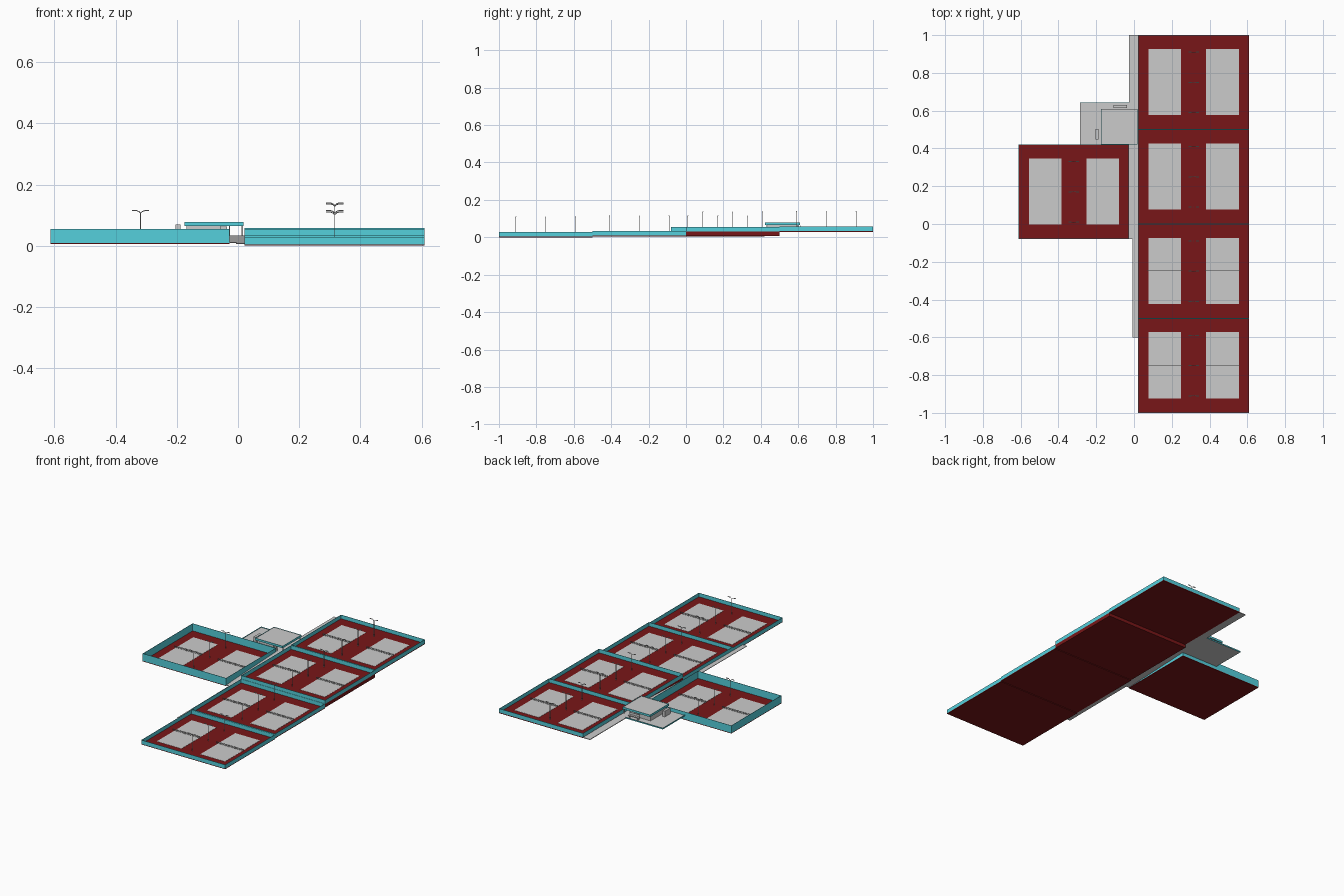
import bpy, bmesh
from mathutils import Matrix, Vector

if "Cube" in bpy.data.objects:
    bpy.data.objects.remove(bpy.data.objects["Cube"])


def material(name, color):
    m = bpy.data.materials.new(name)
    m.diffuse_color = color
    m.use_nodes = True
    m.node_tree.nodes["Principled BSDF"].inputs["Base Color"].default_value = m.diffuse_color
    return m


RED = material("court_red", (0.19, 0.008, 0.009, 1))
CYAN = material("fence_cyan", (0.09, 0.63, 0.72, 1))


def boxes(name, spans, mat=None):
    """One object from (x0, x1, y0, y1, z0, z1) boxes."""
    bm = bmesh.new()
    for x0, x1, y0, y1, z0, z1 in spans:
        centre = Matrix.Translation(((x0 + x1) / 2, (y0 + y1) / 2, (z0 + z1) / 2))
        size = Matrix.Diagonal((x1 - x0, y1 - y0, z1 - z0, 1))
        bmesh.ops.create_cube(bm, size=1, matrix=centre @ size)
    return finish(name, bm, mat)


def finish(name, bm, mat=None):
    me = bpy.data.meshes.new(name)
    bm.to_mesh(me)
    bm.free()
    ob = bpy.data.objects.new(name, me)
    bpy.context.collection.objects.link(ob)
    if mat:
        me.materials.append(mat)
    return ob


def frame(x0, x1, y0, y1, z0, z1, t=0.002):
    """Four thin walls around a rectangle."""
    return [(x0, x1, y0, y0 + t, z0, z1), (x0, x1, y1 - t, y1, z0, z1),
            (x0, x0 + t, y0 + t, y1 - t, z0, z1), (x1 - t, x1, y0 + t, y1 - t, z0, z1)]


def rod(bm, a, b, r):
    a, b = Vector(a), Vector(b)
    d = b - a
    rot = d.to_track_quat('Z', 'Y').to_matrix().to_4x4()
    bmesh.ops.create_cone(bm, cap_ends=True, segments=6, radius1=r, radius2=r,
                          depth=d.length, matrix=Matrix.Translation((a + b) / 2) @ rot)


def lamps(name, x, ys, z):
    bm = bmesh.new()
    for y in ys:
        rod(bm, (x, y, z), (x, y, z + 0.099), 0.0018)
        for s in (-1, 1):
            pts = [(x, y, z + 0.098), (x + s * 0.006, y, z + 0.103), (x + s * 0.013, y, z + 0.1055)]
            for a, b in zip(pts, pts[1:]):
                rod(bm, a, b, 0.0015)
            head = Matrix.Translation((x + s * 0.02, y, z + 0.106)) @ Matrix.Diagonal((0.016, 0.005, 0.003, 1))
            bmesh.ops.create_cube(bm, size=1, matrix=head)
    finish(name, bm)


def net(x0, x1, y, z):
    """Open net: posts, cords and upright strands."""
    h, t = 0.012, 0.0006
    out = [(x0 - 0.002, x0, y - 0.001, y + 0.001, z, z + h + 0.001),
           (x1, x1 + 0.002, y - 0.001, y + 0.001, z, z + h + 0.001)]
    out += [(x0, x1, y - t, y + t, z + k * h - t, z + k * h + t) for k in (0.2, 0.6, 1)]
    n = 14
    for i in range(1, n):
        x = x0 + (x1 - x0) * i / n
        out.append((x - t / 2, x + t / 2, y - t / 2, y + t / 2, z, z + h))
    return out


def court(name, x0, x1, y0, slab_bottom, z, fence_top):
    y1 = y0 + 0.5
    boxes(name + "_deck", [(x0, x1, y0, y1, slab_bottom, z)], RED)
    boxes(name + "_fence", frame(x0, x1, y0, y1, z, fence_top), CYAN)
    fields = [(x0 + 0.055, x0 + 0.228), (x0 + 0.36, x0 + 0.533)]
    boxes(name + "_fields", [(a, b, y0 + 0.077, y0 + 0.427, z, z + 0.001) for a, b in fields])
    strands = []
    for a, b in fields:
        strands += net(a - 0.005, b + 0.005, y0 + 0.252, z + 0.001)
    boxes(name + "_nets", strands)
    lamps(name + "_lamps", x0 + 0.294, [y0 + 0.09, y0 + 0.25, y0 + 0.41], z)


# Stepped row of four courts and the separate left court
court("court_1", 0.022, 0.61, -1.0, 0.0, 0.004, 0.028)
court("court_2", 0.022, 0.61, -0.5, 0.004, 0.009, 0.033)
court("court_3", 0.022, 0.61, 0.0, 0.008, 0.031, 0.055)
court("court_4", 0.022, 0.61, 0.5, 0.029, 0.034, 0.058)
court("side_court", -0.612, -0.027, -0.08, 0.005, 0.009, 0.055)

# Ramp rising beside the courts: narrow lower run, wider upper run
bm = bmesh.new()


def ramp_run(x0, x1, y0, y1, z0, z1):
    prof = [(y0, z0 - 0.003), (y1, z1 - 0.003), (y1, z1), (y0, z0)]
    a = [bm.verts.new((x0, y, z)) for y, z in prof]
    b = [bm.verts.new((x1, y, z)) for y, z in prof]
    bm.faces.new(a)
    bm.faces.new(b[::-1])
    for i in range(4):
        j = (i + 1) % 4
        bm.faces.new((a[i], b[i], b[j], a[j]))


ramp_run(-0.007, 0.022, -0.6, -0.08, 0.009, 0.012)
ramp_run(-0.027, 0.022, -0.08, 0.42, 0.012, 0.033)
bmesh.ops.recalc_face_normals(bm, faces=bm.faces[:])
finish("ramp", bm)

# Upper walkway and terrace
boxes("walkway", [(-0.027, 0.022, 0.64, 1.0, 0.029, 0.033)])
boxes("terrace", [(-0.285, 0.022, 0.42, 0.64, 0.029, 0.033)])
boxes("terrace_rim", [(-0.287, -0.285, 0.42, 0.642, 0.029, 0.037),
                      (-0.285, -0.027, 0.64, 0.642, 0.029, 0.037)], CYAN)

# Pavilion: cabin, posts, roof with coloured edge
boxes("pavilion_cabin", [(-0.168, -0.055, 0.435, 0.595, 0.033, 0.066)])
boxes("pavilion_posts", [(x, x + 0.004, y, y + 0.004, 0.033, 0.066)
                         for x in (-0.03, 0.012) for y in (0.43, 0.597)])
boxes("pavilion_roof", [(-0.173, 0.016, 0.424, 0.608, 0.066, 0.076)])
boxes("pavilion_roof_edge", frame(-0.175, 0.018, 0.422, 0.61, 0.065, 0.078), CYAN)

# Terrace cabinet and bench
boxes("cabinet", [(-0.204, -0.188, 0.448, 0.503, 0.033, 0.069)])
boxes("bench", [(-0.108, -0.036, 0.613, 0.63, 0.045, 0.049),
                (-0.108, -0.036, 0.613, 0.616, 0.049, 0.063),
                (-0.104, -0.098, 0.614, 0.629, 0.033, 0.045),
                (-0.046, -0.04, 0.614, 0.629, 0.033, 0.045)])
